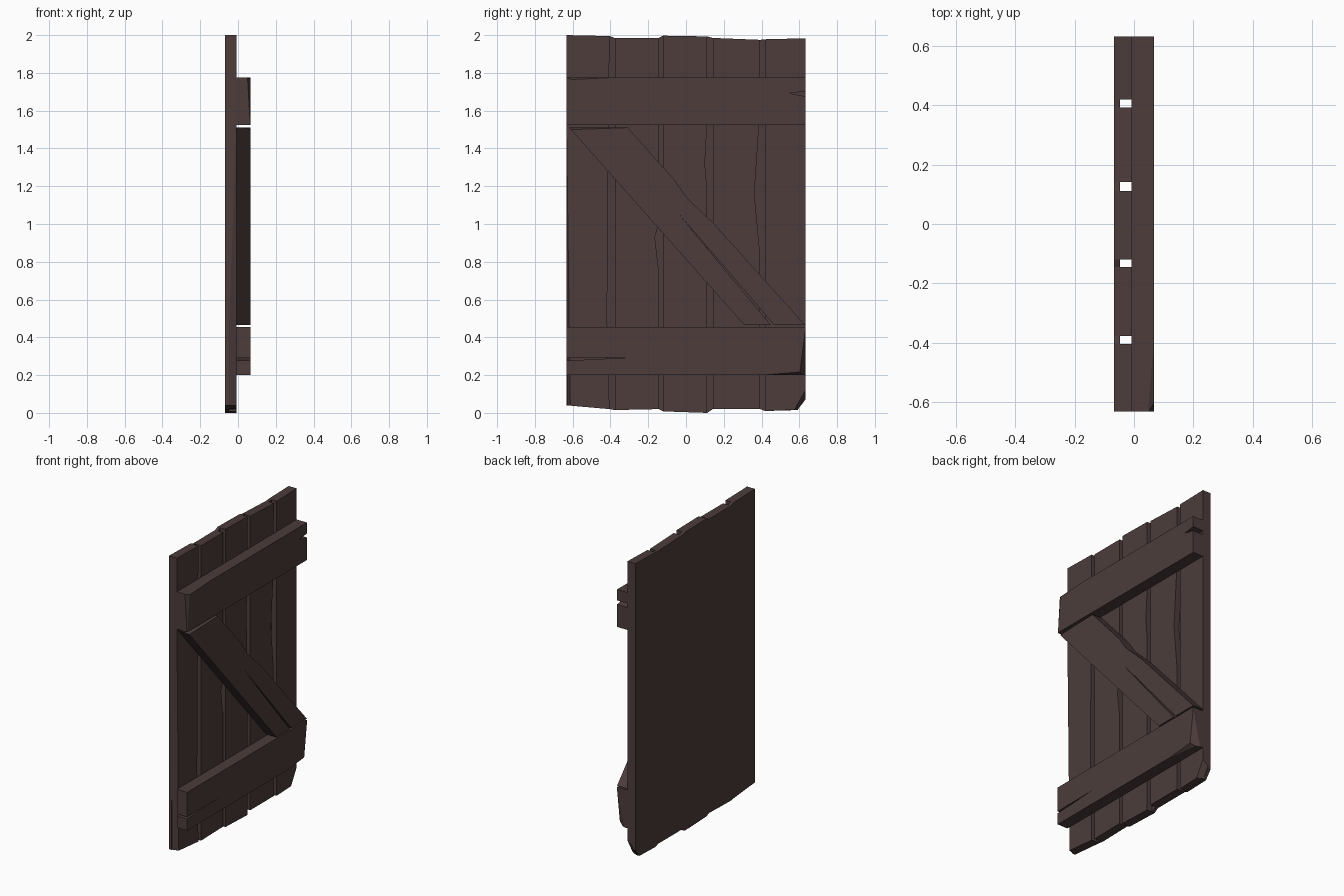
import bpy
import bmesh
from mathutils import Vector

cube = bpy.data.objects.get("Cube")
if cube:
    bpy.data.objects.remove(cube, do_unlink=True)

wood = bpy.data.materials.new("dark_brown_wood")
wood.use_nodes = True
colour = (0.072, 0.046, 0.044, 1)
wood.diffuse_color = colour
bsdf = wood.node_tree.nodes["Principled BSDF"]
bsdf.inputs["Base Color"].default_value = colour
bsdf.inputs["Roughness"].default_value = 0.9

# Depth layers: back of panel, groove floor, plank face, brace face
BACK, FLOOR, FACE, FRONT = -0.068, -0.048, -0.009, 0.067


def board(name, outline, x0, x1, chips=()):
    """Extrude a (y, z) outline from x0 to x1, then slice off chipped corners."""
    bm = bmesh.new()
    face = bm.faces.new([bm.verts.new((x0, y, z)) for y, z in outline])
    ext = bmesh.ops.extrude_face_region(bm, geom=[face])
    moved = [g for g in ext["geom"] if isinstance(g, bmesh.types.BMVert)]
    bmesh.ops.translate(bm, verts=moved, vec=(x1 - x0, 0, 0))
    bmesh.ops.recalc_face_normals(bm, faces=bm.faces[:])
    centre = sum((v.co for v in bm.verts), Vector()) / len(bm.verts)
    for chip in chips:
        a, b, c = map(Vector, chip)
        normal = (b - a).cross(c - a).normalized()
        if normal.dot(centre - a) > 0:
            normal.negate()
        cut = bmesh.ops.bisect_plane(bm, geom=bm.verts[:] + bm.edges[:] + bm.faces[:],
                                     plane_co=a, plane_no=normal, clear_outer=True)
        rim = [g for g in cut["geom_cut"] if isinstance(g, bmesh.types.BMEdge)]
        bmesh.ops.holes_fill(bm, edges=[e for e in rim if e.is_boundary], sides=0)
    bmesh.ops.recalc_face_normals(bm, faces=bm.faces[:])
    mesh = bpy.data.meshes.new(name)
    bm.to_mesh(mesh)
    bm.free()
    mesh.materials.append(wood)
    obj = bpy.data.objects.new(name, mesh)
    bpy.context.collection.objects.link(obj)
    return obj


# Planks: left edge, right edge, (bottom z left, right), (top z left, right)
planks = [
    (-0.632, -0.405, (0.04, 0.02), (2.0, 1.995)),
    (-0.377, -0.145, (0.015, 0.02), (1.985, 1.985)),
    (-0.12, 0.112, (0.008, 0.0), (1.997, 1.993)),
    (0.142, 0.392, (0.02, 0.02), (1.985, 1.975)),
    (0.42, 0.632, (0.01, 0.018), (1.978, 1.983)),
]

# Worn stretches along each plank's right edge, as (y, z) going up
wear = [
    [(-0.418, 0.5), (-0.412, 1.25)],
    [(-0.145, 0.76), (-0.165, 0.93), (-0.147, 0.99)],
    [(0.11, 1.2), (0.1, 1.32), (0.11, 1.5)],
    [(0.388, 0.88), (0.362, 1.16), (0.385, 1.5)],
    [],
]
plank_chips = {
    0: [((FACE, -0.632, 1.5), (FACE, -0.618, 0.46), (FLOOR, -0.632, 0.46))],
    4: [((FACE, 0.632, 0.12), (FACE, 0.57, 0.01), (BACK, 0.632, 0.07))],
}
for i, (y0, y1, low, high) in enumerate(planks):
    outline = [(y0, low[0]), (y1, low[1])] + wear[i] + [(y1, high[1]), (y0, high[0])]
    board(f"plank_{i + 1}", outline, FLOOR, FACE, plank_chips.get(i, ()))

# Solid backing that follows the ends of the planks
bottom, top = [], []
for y0, y1, low, high in planks:
    bottom += [(y0, low[0]), (y1, low[1])]
    top += [(y0, high[0]), (y1, high[1])]
bottom[-1:] = [(0.59, 0.015), (0.632, 0.07)]
board("backing_panel", bottom + top[::-1], BACK, FLOOR)

# Upper cross brace with a split at its right end
board("upper_brace",
      [(-0.632, 1.525), (0.632, 1.525), (0.632, 1.675), (0.55, 1.692),
       (0.632, 1.702), (0.632, 1.775), (-0.632, 1.775)], FACE, FRONT,
      [((FRONT, -0.605, 1.765), (FRONT, -0.628, 1.53), (0.05, -0.632, 1.775)),
       ((FRONT, -0.605, 1.765), (FRONT, -0.4, 1.775), (0.05, -0.605, 1.775))])

# Lower cross brace with a long split at its left end
board("lower_brace",
      [(-0.632, 0.2), (0.632, 0.2), (0.632, 0.455), (-0.632, 0.455),
       (-0.632, 0.29), (-0.3, 0.293), (-0.632, 0.277)], FACE, FRONT,
      [((FRONT, 0.632, 0.44), (FRONT, 0.602, 0.21), (0.015, 0.632, 0.21)),
       ((FRONT, 0.41, 0.2), (FRONT, 0.602, 0.217), (0.04, 0.6, 0.2))])

# Diagonal brace, split from its lower end and worn along its upper edge
board("diagonal_brace",
      [(-0.62, 1.512), (0.31, 0.464), (0.45, 0.464), (-0.04, 1.055),
       (0.468, 0.464), (0.632, 0.464), (0.15, 0.999), (0.004, 1.14),
       (-0.06, 1.232), (-0.31, 1.512)], FACE, FRONT,
      [((FRONT, -0.6, 1.5), (FRONT, -0.31, 1.51), (0.03, -0.6, 1.512))])
